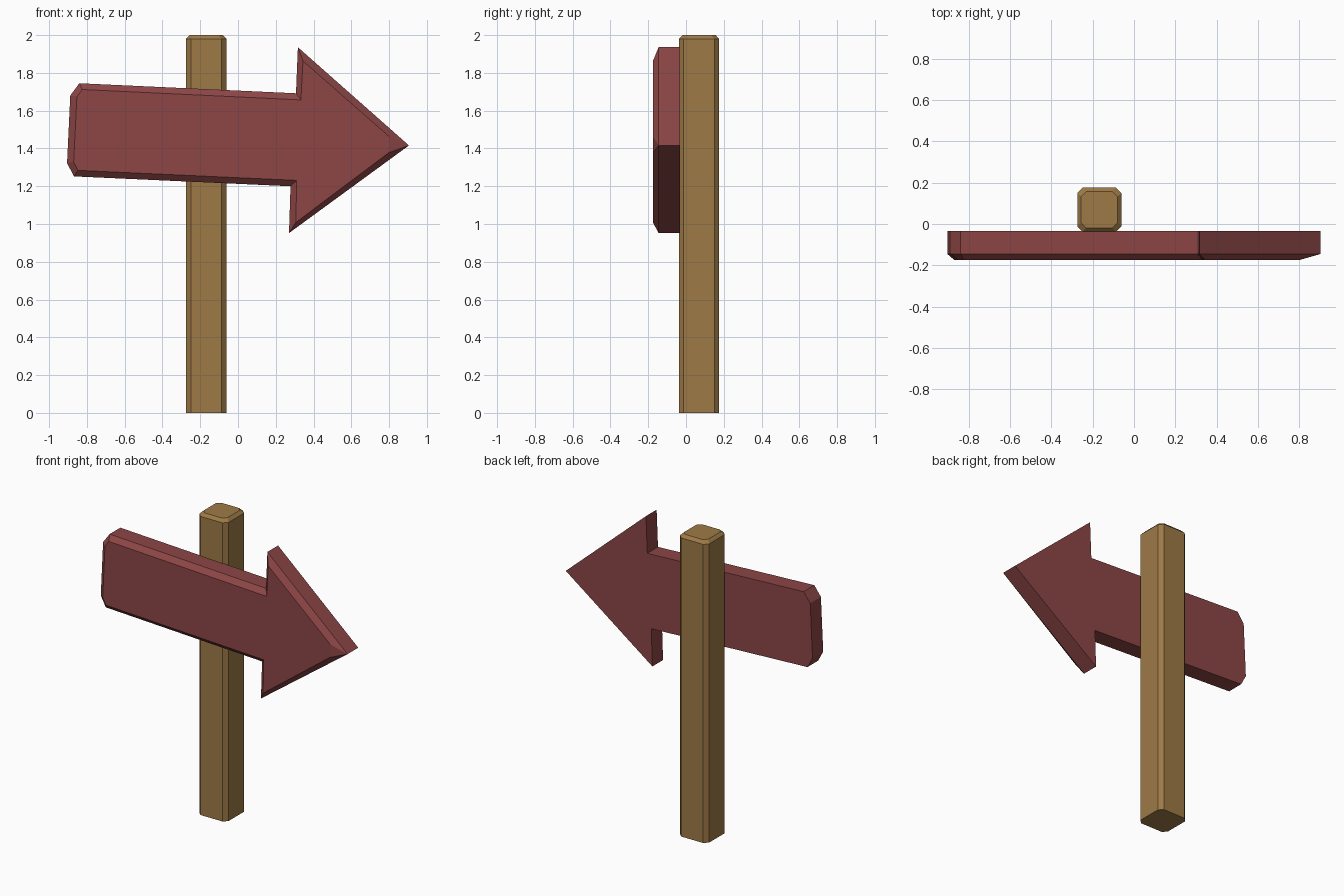
import bpy, bmesh

cube = bpy.data.objects.get("Cube")
if cube:
    bpy.data.objects.remove(cube, do_unlink=True)


def make_material(name, rgb):
    mat = bpy.data.materials.new(name)
    mat.use_nodes = True
    mat.diffuse_color = (*rgb, 1)
    bsdf = mat.node_tree.nodes["Principled BSDF"]
    bsdf.inputs["Base Color"].default_value = (*rgb, 1)
    bsdf.inputs["Roughness"].default_value = 0.8
    return mat


def loft(name, rings, mat):
    """Skin matching closed rings of points and cap both ends."""
    bm = bmesh.new()
    loops = [[bm.verts.new(p) for p in ring] for ring in rings]
    n = len(loops[0])
    for a, b in zip(loops, loops[1:]):
        for i in range(n):
            j = (i + 1) % n
            bm.faces.new((a[i], a[j], b[j], b[i]))
    bm.faces.new(loops[0])
    bm.faces.new(loops[-1])
    bmesh.ops.remove_doubles(bm, verts=bm.verts, dist=0.0005)
    bmesh.ops.recalc_face_normals(bm, faces=bm.faces)
    mesh = bpy.data.meshes.new(name)
    bm.to_mesh(mesh)
    bm.free()
    mesh.materials.append(mat)
    obj = bpy.data.objects.new(name, mesh)
    bpy.context.collection.objects.link(obj)
    return obj


def octagon(cx, cy, half, cut, z):
    """Square outline with cut corners."""
    h, k = half, half - cut
    pts = [(k, -h), (h, -k), (h, k), (k, h), (-k, h), (-h, k), (-h, -k), (-k, -h)]
    return [(cx + x, cy + y, z) for x, y in pts]


wood = make_material("wood brown", (0.342, 0.195, 0.063))
red = make_material("painted red", (0.266, 0.061, 0.061))

# Post: chamfered corners, chamfered top, plain bottom
cx, cy = -0.168, 0.069
loft("post", [octagon(cx, cy, 0.107, 0.026, 0.0),
              octagon(cx, cy, 0.107, 0.026, 1.98),
              octagon(cx, cy, 0.088, 0.024, 2.0)], wood)

# Arrow board: outer outline (tip doubled to meet the blunt front face)
outer = [(-0.84, 1.745), (0.307, 1.692), (0.317, 1.936), (0.905, 1.416),
         (0.905, 1.416), (0.27, 0.952), (0.278, 1.2), (-0.868, 1.252),
         (-0.905, 1.322), (-0.888, 1.68)]
# Front face outline, inset for the bevelled rim
inner = [(-0.825, 1.712), (0.333, 1.657), (0.344, 1.863), (0.80, 1.463),
         (0.797, 1.377), (0.306, 1.008), (0.311, 1.231), (-0.848, 1.284),
         (-0.870, 1.328), (-0.853, 1.674)]
loft("arrow_board", [[(x, -0.033, z) for x, z in outer],
                     [(x, -0.145, z) for x, z in outer],
                     [(x, -0.175, z) for x, z in inner]], red)
